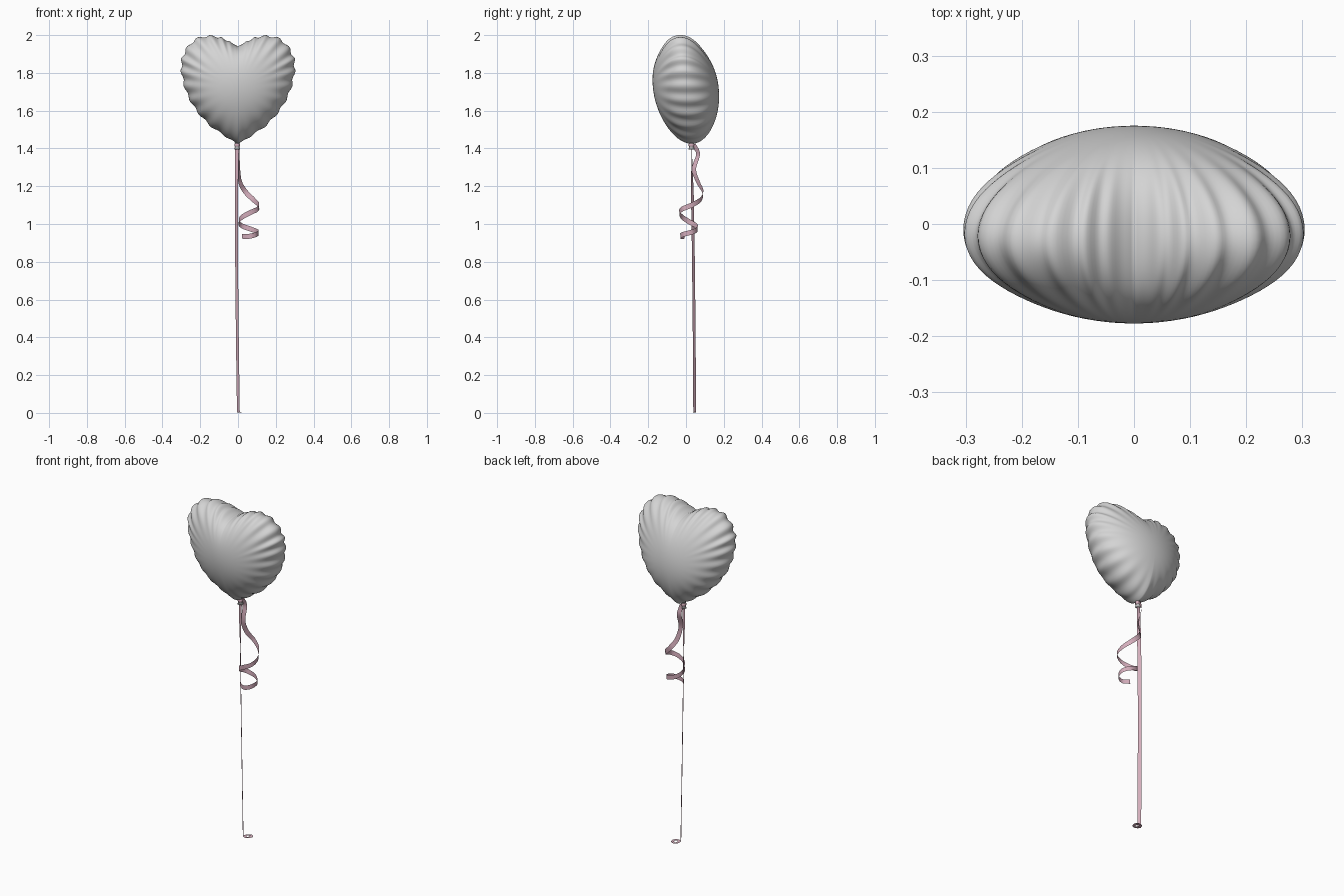
import bpy, bmesh, math
from mathutils import Vector

if "Cube" in bpy.data.objects:
    bpy.data.objects.remove(bpy.data.objects["Cube"])


def material(name, rgb):
    m = bpy.data.materials.new(name)
    m.diffuse_color = (*rgb, 1)
    m.use_nodes = True
    m.node_tree.nodes["Principled BSDF"].inputs["Base Color"].default_value = m.diffuse_color
    return m


FOIL = material("silver_foil", (0.66, 0.66, 0.66))
PINK = material("pink_ribbon", (0.66, 0.42, 0.50))


def finish(name, bm, mat):
    bmesh.ops.recalc_face_normals(bm, faces=bm.faces[:])
    me = bpy.data.meshes.new(name)
    bm.to_mesh(me)
    bm.free()
    me.materials.append(mat)
    for p in me.polygons:
        p.use_smooth = True
    ob = bpy.data.objects.new(name, me)
    bpy.context.collection.objects.link(ob)
    return ob


def spline(pts, n):
    """Catmull-Rom through pts, n samples per span."""
    p = [Vector(q) for q in pts]
    p = [2 * p[0] - p[1]] + p + [2 * p[-1] - p[-2]]
    out = []
    for i in range(1, len(p) - 2):
        a, b, c, d = p[i - 1:i + 3]
        for k in range(n):
            t = k / n
            out.append(0.5 * (2 * b + (c - a) * t + (2 * a - 5 * b + 4 * c - d) * t * t
                              + (3 * b - a - 3 * c + d) * t ** 3))
    return out + [p[-2]]


def ribbon(name, path, side, width):
    """Flat strip along path; side(point, tangent) gives the width direction."""
    bm = bmesh.new()
    last = None
    for i, p in enumerate(path):
        tan = (path[min(i + 1, len(path) - 1)] - path[max(i - 1, 0)]).normalized()
        s = side(p, tan).normalized() * width / 2
        pair = bm.verts.new(p - s), bm.verts.new(p + s)
        if last:
            bm.faces.new((last[0], last[1], pair[1], pair[0]))
        last = pair
    return finish(name, bm, PINK)


# Heart balloon: puffed contours between an oval belly and a scalloped heart seam
half = spline([(0, 1.94, 0), (0.05, 1.968, 0), (0.1, 1.988, 0), (0.165, 1.995, 0),
               (0.235, 1.97, 0), (0.282, 1.91, 0), (0.30, 1.85, 0), (0.293, 1.77, 0),
               (0.265, 1.68, 0), (0.215, 1.595, 0), (0.145, 1.52, 0), (0.06, 1.46, 0),
               (0, 1.425, 0)], 9)
N = len(half) - 1
loop = [(p.x, p.y, i / N) for i, p in enumerate(half)]
loop += [(-x, z, s) for x, z, s in loop[-2:0:-1]]
CZ, RINGS = 1.72, 22


def lean(z):
    return 0.03 - (z - 1.42) / 0.58 * 0.06


bm = bmesh.new()


def ring(t, sign):
    verts = []
    for x, z, s in loop:
        a = math.atan2(z - CZ, x)
        ends = min(1, 8 * min(s, 1 - s))
        wave = math.cos(s * 2 * math.pi * 13 + 0.8 * math.sin(9 * s)) * ends
        k = t * (1 + 0.018 * wave * t ** 10)
        w = t * t
        px = k * ((1 - w) * 0.28 * math.cos(a) + w * x)
        pz = CZ + k * ((1 - w) * 0.27 * math.sin(a) + w * (z - CZ))
        h = 0.174 * math.sqrt(max(0, 1 - t * t)) * (1 + 0.13 * wave * t ** 8)
        verts.append(bm.verts.new((px, lean(pz) + sign * h, pz)))
    return verts


seam = ring(1, 0)
M = len(loop)
for sign in (-1, 1):
    prev = seam
    for r in range(RINGS - 1, 0, -1):
        cur = ring(math.sin(r / RINGS * math.pi / 2), sign)
        for i in range(M):
            j = (i + 1) % M
            bm.faces.new((prev[i], prev[j], cur[j], cur[i]))
        prev = cur
    tip = bm.verts.new((0, lean(CZ) + sign * 0.174, CZ))
    for i in range(M):
        bm.faces.new((prev[i], prev[(i + 1) % M], tip))
finish("heart_balloon", bm, FOIL)


def lathe(name, profile, mat, x, y, n=16):
    """Closed round body from (radius, z) pairs."""
    bm = bmesh.new()
    rings = [[bm.verts.new((x + r * math.cos(2 * math.pi * i / n),
                            y + r * math.sin(2 * math.pi * i / n), z)) for i in range(n)]
             for r, z in profile]
    for a, b in zip(rings, rings[1:]):
        for i in range(n):
            j = (i + 1) % n
            bm.faces.new((a[i], a[j], b[j], b[i]))
    bm.faces.new(rings[0])
    bm.faces.new(rings[-1])
    return finish(name, bm, mat)


# Gathered neck and the ribbon tied around it
lathe("balloon_neck", [(0.016, 1.395), (0.010, 1.415), (0.014, 1.435), (0.03, 1.46)],
      FOIL, -0.004, 0.029)
lathe("ribbon_knot", [(0.011, 1.408), (0.015, 1.413), (0.015, 1.424), (0.011, 1.429)],
      PINK, -0.004, 0.029)


# Long straight ribbon, twisting a little just under the knot
def straight_side(p, tan):
    a = -math.pi / 4 + max(0, p.z - 1.15) * 3
    return Vector((math.cos(a), math.sin(a), 0))


ribbon("long_ribbon", spline([(-0.006, 0.03, 1.42), (-0.008, 0.033, 1.2), (-0.008, 0.038, 0.9),
                              (-0.004, 0.043, 0.45), (0.002, 0.046, 0.002)], 10),
       straight_side, 0.021)

# Curled ribbon hanging beside it
AXIS = Vector((0.055, 0.015, 0))


def curl_side(p, tan):
    out = p - AXIS
    out.z = 0
    return tan.cross(out)


ribbon("curled_ribbon", spline([(0, 0.04, 1.42), (0, 0.064, 1.37), (0.005, 0.042, 1.29),
                                (0.012, 0.065, 1.22), (0.04, 0.09, 1.17), (0.08, 0.078, 1.13),
                                (0.11, 0.03, 1.10), (0.105, -0.018, 1.08), (0.065, -0.035, 1.06),
                                (0.02, -0.018, 1.035), (0.004, 0.02, 1.01), (0.022, 0.055, 0.99),
                                (0.07, 0.06, 0.972), (0.107, 0.03, 0.957),
                                (0.098, -0.015, 0.945), (0.06, -0.03, 0.935),
                                (0.02, -0.008, 0.935)], 8),
       curl_side, 0.026)

# Ribbon end coiled flat on the floor
MID = Vector((0.026, 0.058, 0))
coil = [MID + Vector((0.017 * math.cos(a), 0.019 * math.sin(a), 0.001 + 0.0006 * a))
        for a in (i * math.pi / 12 for i in range(30))]
ribbon("ribbon_end", coil, lambda p, tan: Vector((p.x - MID.x, p.y - MID.y, 0)), 0.016)
